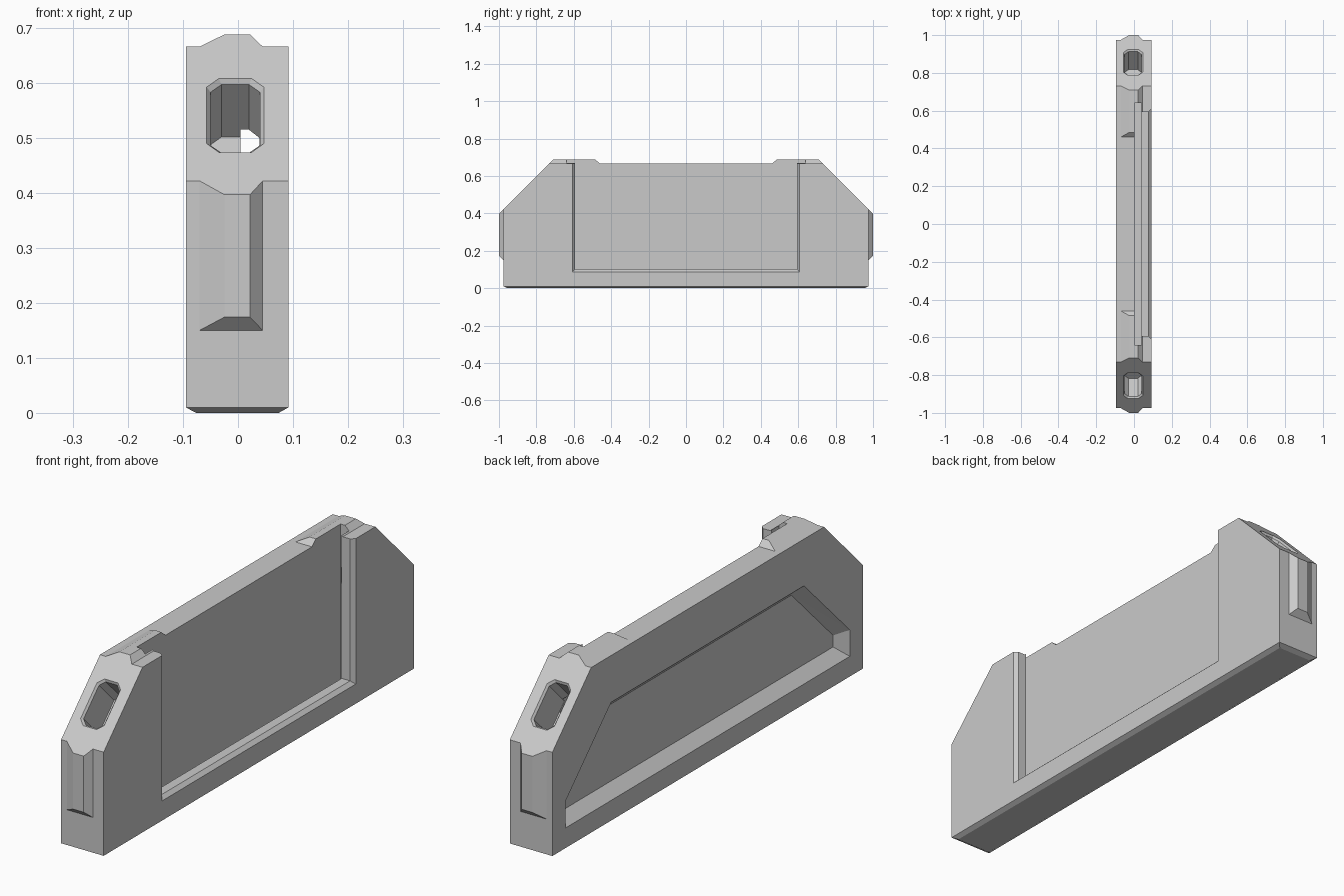
import bpy, bmesh
from mathutils import Vector

cube = bpy.data.objects.get("Cube")
if cube:
    bpy.data.objects.remove(cube, do_unlink=True)

grey = bpy.data.materials.new("plain_grey")
grey.use_nodes = True
grey.diffuse_color = (0.59, 0.59, 0.59, 1)
grey.node_tree.nodes["Principled BSDF"].inputs["Base Color"].default_value = (0.59, 0.59, 0.59, 1)


def hull(name, points):
    """Convex solid around a set of points."""
    bm = bmesh.new()
    for p in points:
        bm.verts.new(p)
    bmesh.ops.remove_doubles(bm, verts=bm.verts, dist=1e-5)
    res = bmesh.ops.convex_hull(bm, input=bm.verts)
    spare = {v for v in res["geom_interior"] + res["geom_unused"] if isinstance(v, bmesh.types.BMVert)}
    bmesh.ops.delete(bm, geom=list(spare), context='VERTS')
    bmesh.ops.dissolve_limit(bm, angle_limit=0.002, verts=bm.verts, edges=bm.edges)
    bmesh.ops.recalc_face_normals(bm, faces=bm.faces)
    mesh = bpy.data.meshes.new(name)
    bm.to_mesh(mesh)
    bm.free()
    mesh.materials.append(grey)
    ob = bpy.data.objects.new(name, mesh)
    bpy.context.collection.objects.link(ob)
    return ob


def box(x, y, z):
    return [(a, b, c) for a in x for b in y for c in z]


def outline(x, half):
    """Left-right symmetric side outline at a given x."""
    return [(x, s * y, z) for y, z in half for s in (-1, 1)]


def combine(target, points, operation):
    tool = hull("tool", points)
    tool.hide_render = True
    mod = target.modifiers.new("combine", 'BOOLEAN')
    mod.operation = operation
    mod.solver = 'EXACT'
    mod.object = tool
    bpy.context.view_layer.objects.active = target
    bpy.ops.object.modifier_apply(modifier=mod.name)
    bpy.data.objects.remove(tool, do_unlink=True)


# Block with sloped shoulders and a chamfered foot
LEFT, RIGHT, TOP, END, SLOPE = -0.095, 0.092, 0.666, 0.975, 1.397
shoulders = [(END, 0.01), (END, SLOPE - END), (SLOPE - TOP, TOP)]
body = hull("holder_body", outline(LEFT, shoulders) + outline(RIGHT, shoulders)
            + box((-0.076, 0.074), (-0.955, 0.955), (0,)))

base_x, crest_x, crest_z = (-0.07, 0.045), (-0.025, 0.022), 0.688
for s in (-1, 1):
    # Raised rib along the top, then down the end
    combine(body, box(base_x, (s * 0.46, s * (SLOPE - TOP)), (0.62, TOP))
            + box(crest_x, (s * 0.485, s * (SLOPE - crest_z)), (crest_z,)), 'UNION')
    combine(body, box(base_x, (s * 0.93, s * END), (0.15, SLOPE - END))
            + box(crest_x, (s,), (0.174, SLOPE - 1)), 'UNION')

# Panel slot, its front opening and the chamfered rim
combine(body, box((0.003, 0.04), (-0.64, 0.64), (0.06, 0.8)), 'DIFFERENCE')
combine(body, box((0.02, 0.12), (-0.594, 0.594), (0.102, 0.8)), 'DIFFERENCE')
combine(body, box((0.077,), (-0.594, 0.594), (0.102, 0.8))
        + box((0.107,), (-0.622, 0.622), (0.074, 0.8)), 'DIFFERENCE')

# Rear pocket with walls sloping in all round
pocket_rim = [(0.893, 0.09), (0.893, 0.195), (0.605, 0.48)]
pocket_floor = [(0.852, 0.131), (0.852, 0.177), (0.59, 0.437)]
combine(body, outline(LEFT, pocket_rim) + outline(LEFT - 0.02, pocket_rim)
        + outline(-0.05, pocket_floor), 'DIFFERENCE')


def octagon(s, hx, hu, cut, depth):
    """Clipped rectangle parallel to the shoulder, sunk by depth."""
    centre = Vector((-0.005, s * 0.857, 0.542))
    along = Vector((0, -s, 1)).normalized()
    inward = Vector((0, -s, -1)).normalized()
    pts = []
    for a, b in ((hx, hu - cut), (hx - cut, hu)):
        for i in (-1, 1):
            for j in (-1, 1):
                pts.append(centre + Vector((i * a, 0, 0)) + along * (j * b) + inward * depth)
    return pts


for s in (-1, 1):
    # Shoulder hole, its chamfered mouth and the passage into the slot
    combine(body, octagon(s, 0.045, 0.088, 0.02, -0.03) + octagon(s, 0.045, 0.088, 0.02, 0.145), 'DIFFERENCE')
    combine(body, octagon(s, 0.061, 0.104, 0.025, -0.01) + octagon(s, 0.045, 0.088, 0.02, 0.01), 'DIFFERENCE')
    combine(body, box((0.005, 0.02), (s * 0.635, s * 0.74), (0.455, 0.515))
            + box((0.039,), (s * 0.635, s * 0.74), (0.455, 0.5)), 'DIFFERENCE')
